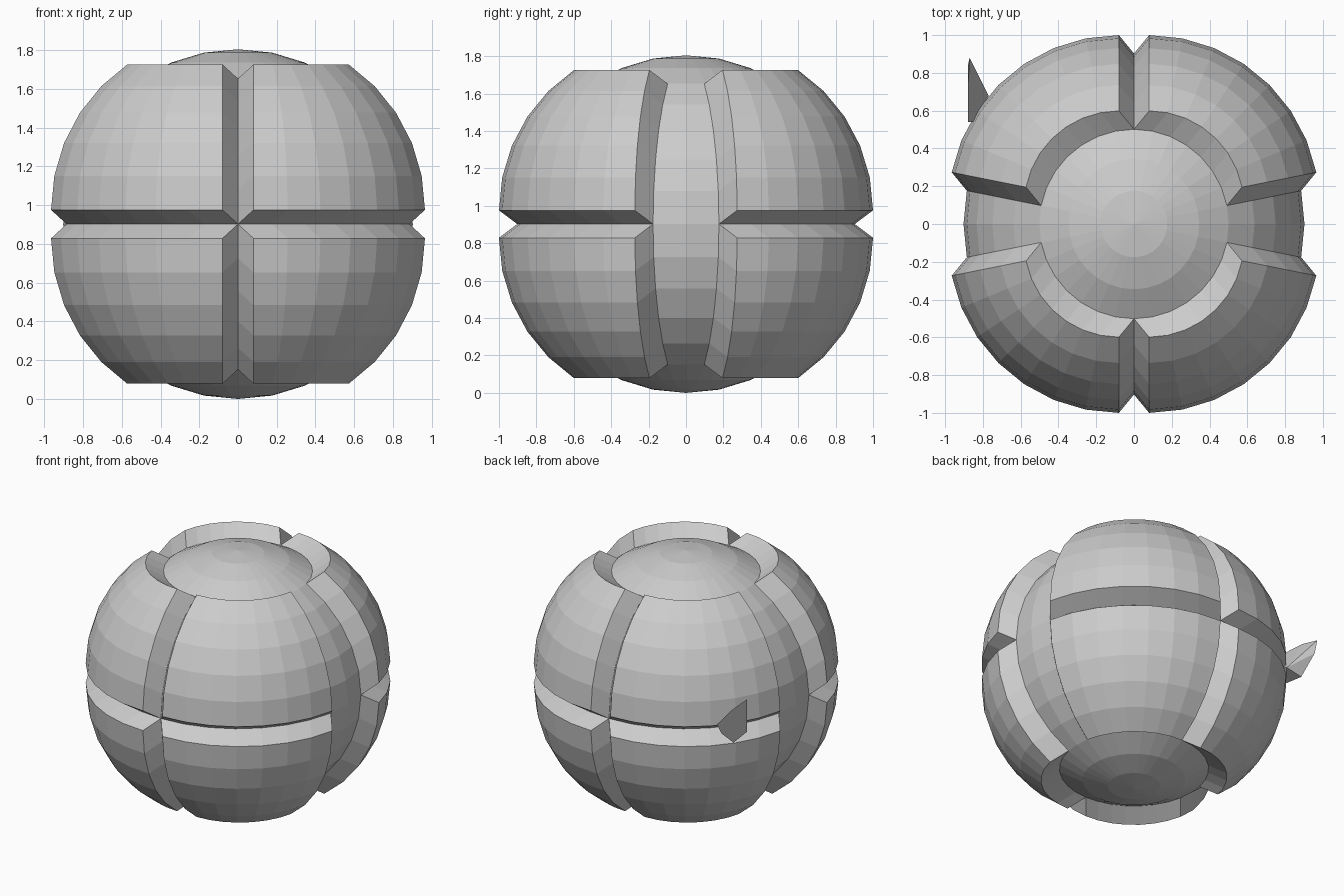
import bpy, bmesh, random
from math import pi, sin, cos, radians, degrees, asin, atan2
from mathutils import Vector

if "Cube" in bpy.data.objects:
    bpy.data.objects.remove(bpy.data.objects["Cube"])

R = 0.9025                       # core radius, also height of the centre
PUSH = (0.08, 0.0975, 0.0735)    # how far every plate is pulled outwards
CENTRE = Vector((0, 0, R))


def add_object(name, bm):
    mesh = bpy.data.meshes.new(name)
    bm.to_mesh(mesh)
    ob = bpy.data.objects.new(name, mesh)
    ob.location = CENTRE
    bpy.context.collection.objects.link(ob)
    return ob


# Core ball with eight raised plates, one per octant
ball = bmesh.new()
bmesh.ops.create_uvsphere(ball, u_segments=32, v_segments=16, radius=R)
plates = {}
for f in ball.faces:
    c = f.calc_center_median()
    lat = degrees(asin(abs(c.z) / c.length))
    side = degrees(atan2(abs(c.y), abs(c.x)))
    if lat < 56 and side > 11.25:
        plates.setdefault((c.x > 0, c.y > 0, c.z > 0), []).append(f)
for octant, faces in plates.items():
    move = Vector(p if s else -p for p, s in zip(PUSH, octant))
    ext = bmesh.ops.extrude_face_region(ball, geom=faces)["geom"]
    verts = [v for v in ext if isinstance(v, bmesh.types.BMVert)]
    bmesh.ops.translate(ball, verts=verts, vec=move)
    old = [f for f in faces if f.is_valid]
    if old:
        bmesh.ops.delete(ball, geom=old, context='FACES_ONLY')
bmesh.ops.recalc_face_normals(ball, faces=ball.faces[:])

# Crack the surface into irregular cells around seeded points
random.seed(7)
seeds = []
while len(seeds) < 64:
    p = Vector(random.uniform(-1, 1) for _ in range(3))
    if 0.5 < p.length < 1:
        seeds.append(p)
# finer shattering on the right-hand back side
for _ in range(12):
    seeds.append(Vector((0.68, 0.6, 0.05)) +
                 Vector(random.uniform(-0.22, 0.22) for _ in range(3)))

for i, p in enumerate(seeds):
    cell = ball.copy()
    others = sorted((q for q in seeds if q is not p), key=lambda q: (q - p).length)
    for q in others:
        mid, n = (p + q) / 2, q - p
        if not any((v.co - mid).dot(n) > 0 for v in cell.verts):
            continue
        bmesh.ops.bisect_plane(cell, geom=cell.verts[:] + cell.edges[:] + cell.faces[:],
                               dist=1e-6, plane_co=mid, plane_no=n, clear_outer=True)
        if not cell.faces:
            break
    if cell.faces:
        add_object(f"cracked_piece_{i:02d}", cell)
    cell.free()
ball.free()

# Loose shard sticking out at the back left
shard = bmesh.new()
for co in [(-0.87, 0.88, 0.18), (-0.88, 0.84, 0.1), (-0.88, 0.70, -0.02),
           (-0.88, 0.54, 0.24), (-0.88, 0.54, 0.0), (-0.88, 0.71, 0.23),
           (-0.77, 0.68, 0.02), (-0.83, 0.54, 0.1)]:
    shard.verts.new(co)
hull = bmesh.ops.convex_hull(shard, input=shard.verts[:])
loose = [g for g in hull["geom_interior"] if isinstance(g, bmesh.types.BMVert)]
bmesh.ops.delete(shard, geom=loose, context='VERTS')
bmesh.ops.recalc_face_normals(shard, faces=shard.faces[:])
add_object("loose_shard", shard)
shard.free()
